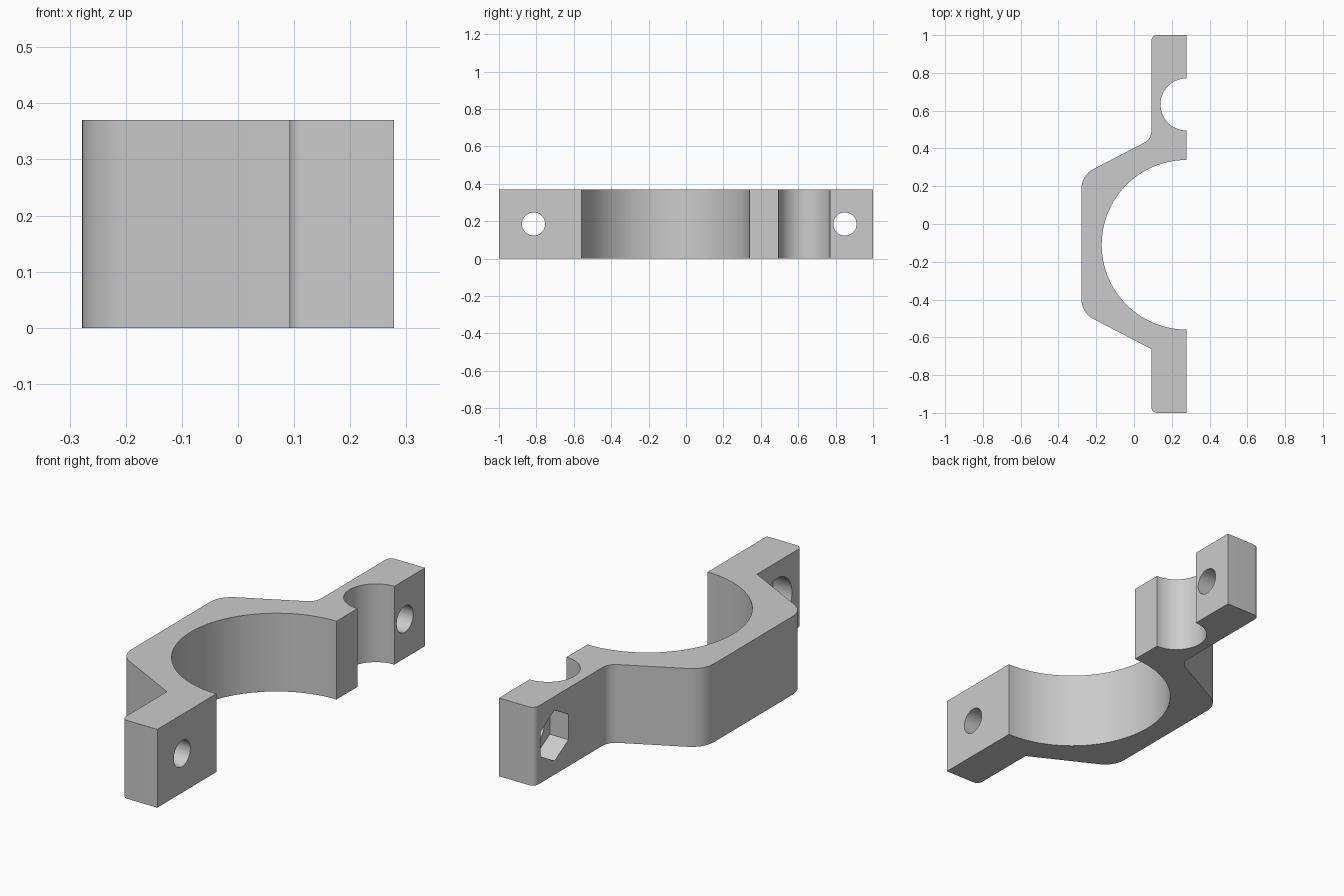
import bpy, bmesh, math
from mathutils import Vector

cube = bpy.data.objects.get("Cube")
if cube:
    bpy.data.objects.remove(cube, do_unlink=True)

HEIGHT = 0.37
FACE = 0.278      # flat mating face of the clamp
BACK = 0.092      # back of the bolting flanges

grey = bpy.data.materials.new("light_grey")
grey.use_nodes = True
grey.diffuse_color = (0.6, 0.6, 0.6, 1)
grey.node_tree.nodes["Principled BSDF"].inputs["Base Color"].default_value = (0.6, 0.6, 0.6, 1)


def arc(cx, cy, r, start, end, steps):
    angles = [math.radians(start + (end - start) * i / steps) for i in range(steps + 1)]
    return [Vector((cx + r * math.cos(a), cy + r * math.sin(a))) for a in angles]


def rounded(prev, corner, nxt, radius, steps=8):
    """Points of a circular fillet at a profile corner."""
    p = Vector(corner)
    u = (Vector(prev) - p).normalized()
    v = (Vector(nxt) - p).normalized()
    half = u.angle(v) / 2
    centre = p + (u + v).normalized() * radius / math.sin(half)
    tangent = radius / math.tan(half)
    a = (p + u * tangent - centre).normalized()
    b = (p + v * tangent - centre).normalized()
    return [centre + a.slerp(b, i / steps).normalized() * radius for i in range(steps + 1)]


def finish(bm, name):
    bmesh.ops.recalc_face_normals(bm, faces=bm.faces)
    mesh = bpy.data.meshes.new(name)
    bm.to_mesh(mesh)
    bm.free()
    obj = bpy.data.objects.new(name, mesh)
    bpy.context.collection.objects.link(obj)
    mesh.materials.append(grey)
    return obj


# Outer outline, each corner with its fillet radius
corners = [
    (FACE, -1, 0), (BACK, -1, 0.03), (BACK, -0.662, 0),
    (-FACE, -0.47, 0.115), (-FACE, 0.258, 0.115),
    (BACK, 0.45, 0.07), (BACK, 1, 0.03), (FACE, 1, 0),
]
outline = []
for i, (x, y, r) in enumerate(corners):
    if r:
        outline += rounded(corners[i - 1][:2], (x, y), corners[i + 1][:2], r)
    else:
        outline.append(Vector((x, y)))

# Small and large half bores in the mating face
outline += arc(FACE, 0.633, 0.138, 90, 270, 32)
outline += arc(FACE, -0.11, 0.449, 90, 270, 64)

# Clamp body, extruded from its profile
bm = bmesh.new()
base = bm.faces.new([bm.verts.new((p.x, p.y, 0)) for p in outline])
top = bmesh.ops.extrude_face_region(bm, geom=[base])["geom"]
bmesh.ops.translate(bm, vec=(0, 0, HEIGHT),
                    verts=[e for e in top if isinstance(e, bmesh.types.BMVert)])
clamp = finish(bm, "clamp_half")


def drill(name, y, radius, x0, x1, sides):
    """Cut a hole running along x."""
    bm = bmesh.new()
    rings = []
    for x in (x0, x1):
        rings.append([bm.verts.new((x, y + p.x, HEIGHT / 2 + p.y))
                      for p in arc(0, 0, radius, 90, 450, sides)[:-1]])
    for i in range(sides):
        j = (i + 1) % sides
        bm.faces.new((rings[0][i], rings[0][j], rings[1][j], rings[1][i]))
    for ring in rings:
        bm.faces.new(ring)
    cutter = finish(bm, name)
    cutter.hide_render = True
    mod = clamp.modifiers.new(name, "BOOLEAN")
    mod.operation = "DIFFERENCE"
    mod.solver = "EXACT"
    mod.object = cutter
    bpy.ops.object.modifier_apply(modifier=mod.name)
    bpy.data.objects.remove(cutter, do_unlink=True)


bpy.ops.object.select_all(action="DESELECT")
bpy.context.view_layer.objects.active = clamp
clamp.select_set(True)

# Bolt holes, hexagonal nut pocket and round bolt head recess
for y in (-0.815, 0.85):
    drill("bolt_hole", y, 0.062, 0, 0.5, 32)
drill("nut_pocket", 0.85, 0.12, 0, 0.19, 6)
drill("head_recess", -0.815, 0.108, 0, 0.19, 40)

bpy.ops.object.shade_smooth_by_angle(angle=math.radians(25))
